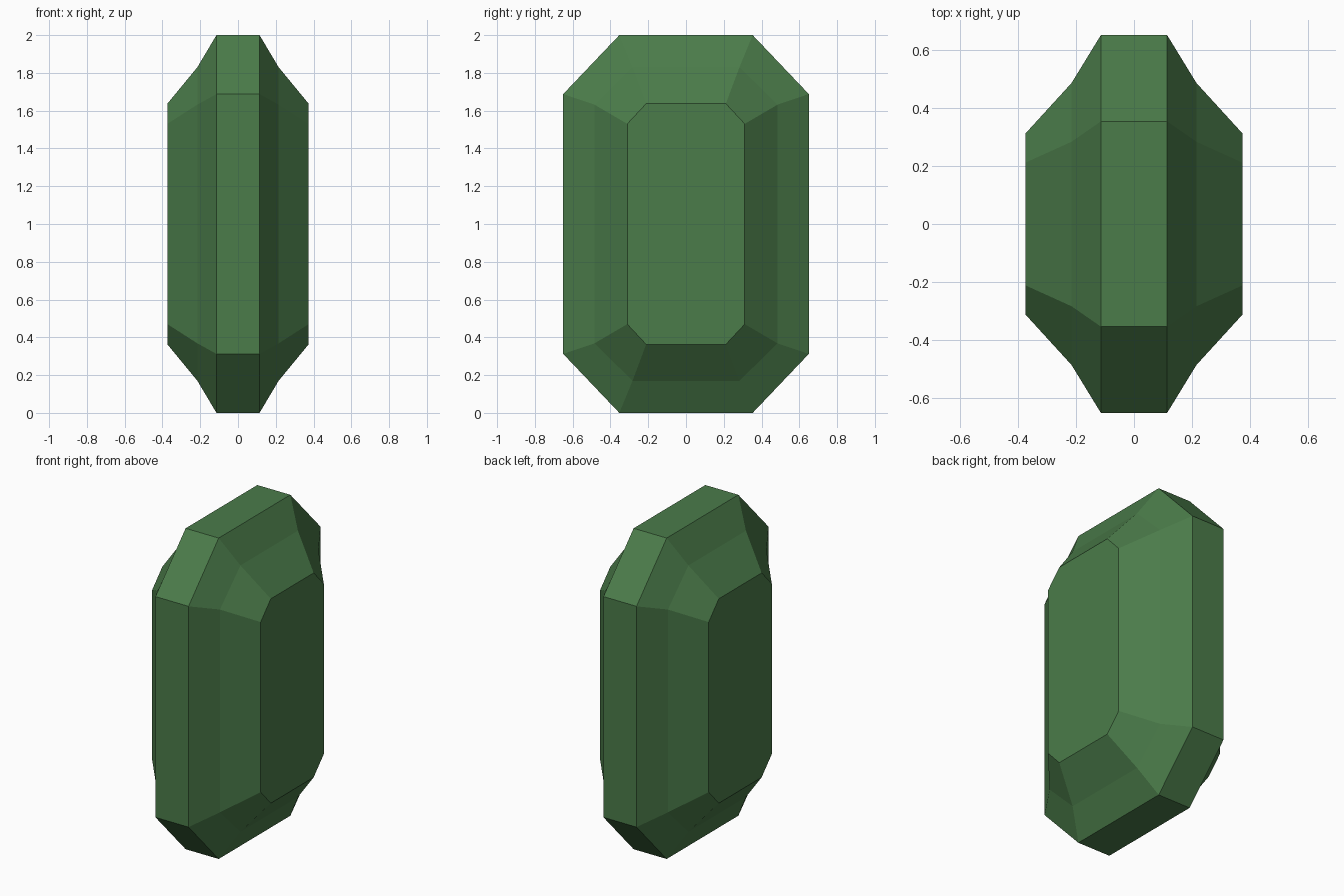
import bpy, bmesh

if "Cube" in bpy.data.objects:
    bpy.data.objects.remove(bpy.data.objects["Cube"])

# Flat green material
green = bpy.data.materials.new("gem green")
green.diffuse_color = (0.07, 0.2, 0.068, 1)
green.use_nodes = True
green.node_tree.nodes["Principled BSDF"].inputs["Base Color"].default_value = green.diffuse_color

# Step-cut octagon levels: x, half width, half height, flat half width, flat half height
half = [(0.114, 0.65, 1.0, 0.353, 0.688),
        (0.215, 0.485, 0.83, 0.283, 0.632),
        (0.374, 0.311, 0.637, 0.211, 0.53)]
levels = [(-l[0],) + l[1:] for l in reversed(half)] + half


def octagon(bm, x, w, h, fw, fh):
    pts = [(w, -fh), (w, fh), (fw, h), (-fw, h),
           (-w, fh), (-w, -fh), (-fw, -h), (fw, -h)]
    return [bm.verts.new((x, y, z + 1)) for y, z in pts]


# Emerald-cut gem: rings bridged along x and capped by the two tables
bm = bmesh.new()
rings = [octagon(bm, *l) for l in levels]
for a, b in zip(rings, rings[1:]):
    for i in range(8):
        j = (i + 1) % 8
        bm.faces.new((a[i], a[j], b[j], b[i]))
bm.faces.new(rings[0])
bm.faces.new(rings[-1])
bmesh.ops.recalc_face_normals(bm, faces=bm.faces)

mesh = bpy.data.meshes.new("gem")
bm.to_mesh(mesh)
bm.free()
mesh.materials.append(green)
gem = bpy.data.objects.new("gem", mesh)
bpy.context.collection.objects.link(gem)
